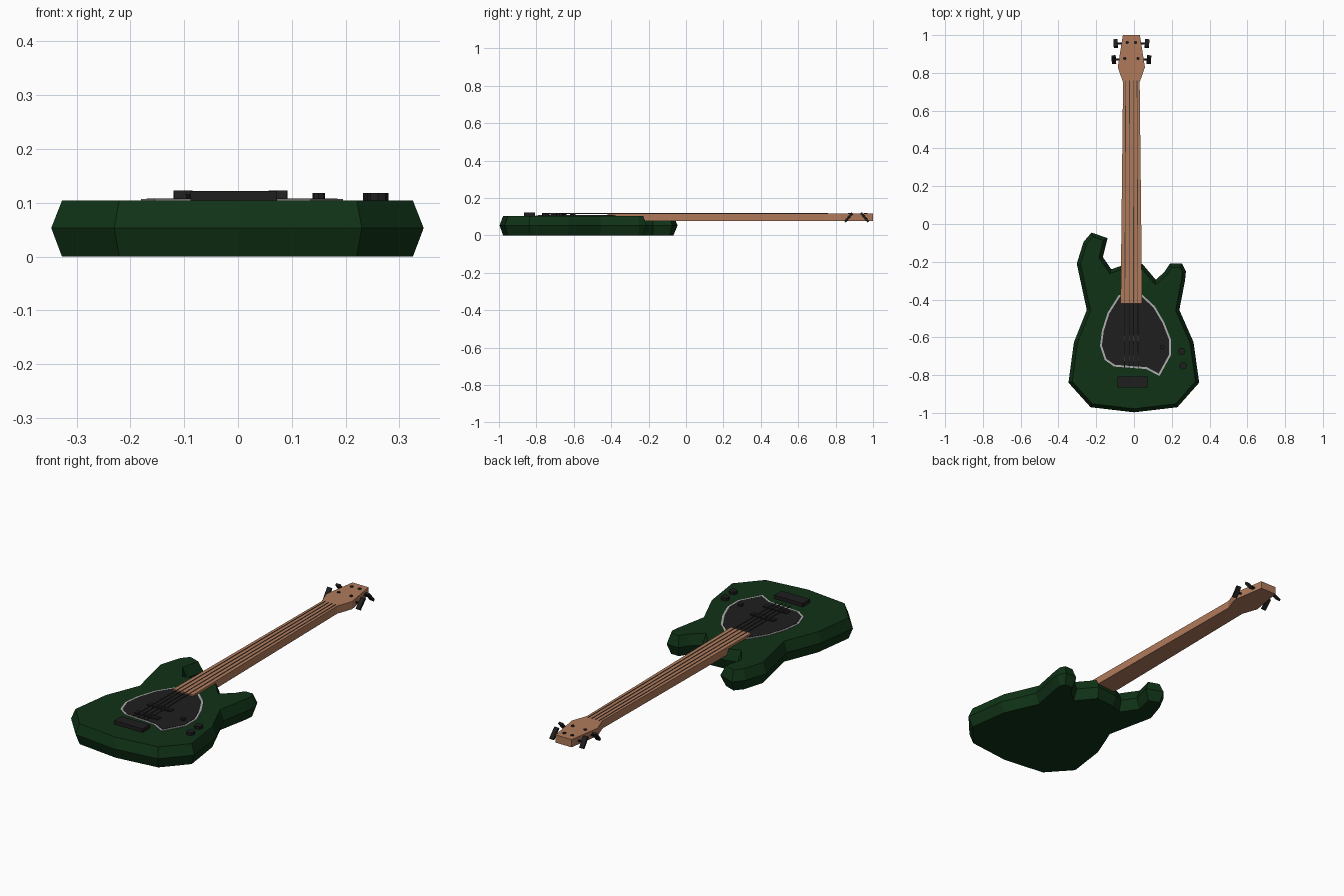
import bpy, bmesh
from math import radians
from mathutils import Vector

if "Cube" in bpy.data.objects:
    bpy.data.objects.remove(bpy.data.objects["Cube"])

CX = -0.014  # centre line of neck and strings


def material(name, rgb):
    m = bpy.data.materials.new(name)
    m.diffuse_color = (*rgb, 1)
    m.use_nodes = True
    m.node_tree.nodes["Principled BSDF"].inputs["Base Color"].default_value = m.diffuse_color
    return m


GREEN = material("green_paint", (0.005, 0.032, 0.008))
WOOD = material("wood", (0.43, 0.195, 0.105))
BLACK = material("black_plastic", (0.013, 0.013, 0.013))
WHITE = material("pale_trim", (0.42, 0.42, 0.42))
STEEL = material("string_metal", (0.05, 0.04, 0.035))


def inset(pts, d):
    """Shrink a clockwise outline by d with mitred corners."""
    out = []
    for i, p in enumerate(pts):
        a, p, b = Vector(pts[i - 1]), Vector(p), Vector(pts[(i + 1) % len(pts)])
        e1, e2 = (p - a).normalized(), (b - p).normalized()
        n1, n2 = Vector((e1.y, -e1.x)), Vector((e2.y, -e2.x))
        out.append(tuple(p + (n1 + n2) * d / max(0.5, 1 + n1.dot(n2))))
    return out


def loft(name, rings, mat):
    """Solid through stacked outlines given as (points, z)."""
    bm = bmesh.new()
    loops = [[bm.verts.new((x, y, z)) for x, y in pts] for pts, z in rings]
    n = len(loops[0])
    for lo, hi in zip(loops, loops[1:]):
        for i in range(n):
            j = (i + 1) % n
            bm.faces.new((lo[i], lo[j], hi[j], hi[i]))
    bm.faces.new(loops[0])
    bm.faces.new(loops[-1])
    bmesh.ops.recalc_face_normals(bm, faces=bm.faces)
    me = bpy.data.meshes.new(name)
    bm.to_mesh(me)
    bm.free()
    ob = bpy.data.objects.new(name, me)
    bpy.context.collection.objects.link(ob)
    me.materials.append(mat)
    return ob


def box(name, loc, size, mat, rot=(0, 0, 0)):
    bpy.ops.mesh.primitive_cube_add(size=1, location=loc, rotation=rot)
    ob = bpy.context.object
    ob.name, ob.scale = name, size
    ob.data.materials.append(mat)


def cylinder(name, loc, r, h, mat, rot=(0, 0, 0), sides=8):
    bpy.ops.mesh.primitive_cylinder_add(vertices=sides, radius=r, depth=h,
                                        location=loc, rotation=rot)
    ob = bpy.context.object
    ob.name = name
    ob.data.materials.append(mat)


# body: two-horned outline, widest at mid height
body = [(-.225, -.045), (-.14, -.075), (-.165, -.175), (-.12, -.24), (-.07, -.222),
        (.045, -.212), (.115, -.295), (.16, -.255), (.19, -.21), (.255, -.21),
        (.275, -.25), (.27, -.30), (.24, -.455), (.315, -.625), (.345, -.84),
        (.23, -.97), (0, -.997), (-.23, -.97), (-.347, -.84), (-.318, -.625),
        (-.25, -.455), (-.303, -.21), (-.267, -.095)]
small = inset(body, 0.019)
loft("body", [(small, 0), (body, .053), (small, .104)], GREEN)

# pickguard with pale rim
guard = [(-.08, -.375), (.045, -.375), (.11, -.435), (.16, -.52), (.195, -.61),
         (.195, -.695), (.135, -.805), (.065, -.768), (-.105, -.755),
         (-.155, -.72), (-.18, -.645), (-.17, -.565), (-.14, -.47)]
loft("pickguard_rim", [(guard, .100), (guard, .1065)], WHITE)
inner = inset(guard, 0.010)
loft("pickguard", [(inner, .101), (inner, .108)], BLACK)

# neck and headstock in one piece
half = [(.057, -.42), (.044, .75), (.072, .83), (.045, 1.0)]
neck = [(CX - x, y) for x, y in half] + [(CX + x, y) for x, y in reversed(half)]
loft("neck", [(neck, .077), (neck, .116)], WOOD)

# strings, fanning out slightly towards the bridge
for k in (-1.5, -.5, .5, 1.5):
    xa, xb, w = CX + k * .024, CX + k * .02, .0018
    pts = [(xa - w, -.765), (xb - w, .76), (xb + w, .76), (xa + w, -.765)]
    loft("string", [(pts, .115), (pts, .118)], STEEL)

# bridge and pickups
box("bridge", (-.008, -.837, .112), (.16, .058, .02), BLACK)
for y in (-.605, -.71):
    box("pickup", (-.01, y, .109), (.13, .028, .008), BLACK)
    for k in (-1.5, -.5, .5, 1.5):
        cylinder("pickup_pole", (-.01 + k * .03, y, .113), .008, .004, BLACK)

# control knobs
for x, y, r, h in ((.252, -.675, .02, .014), (.26, -.75, .02, .014), (.15, -.652, .012, .014)):
    cylinder("knob", (x, y, .104 + h / 2), r, h, BLACK)

# tuners: post, shaft and tilted paddle on each side
for y, post, reach, tilt in ((.955, .022, .083, -50), (.87, .035, .093, 50)):
    for s in (-1, 1):
        cylinder("tuner_post", (CX + s * post, y + .006, .112), .009, .014, BLACK)
        cylinder("tuner_shaft", (CX + s * (post + reach) / 2, y, .096), .005,
                 reach - post, BLACK, (0, radians(90), 0), 6)
        box("tuner_key", (CX + s * reach, y, .096), (.023, .06, .011), BLACK,
            (radians(tilt), 0, radians(-4 * s)))
